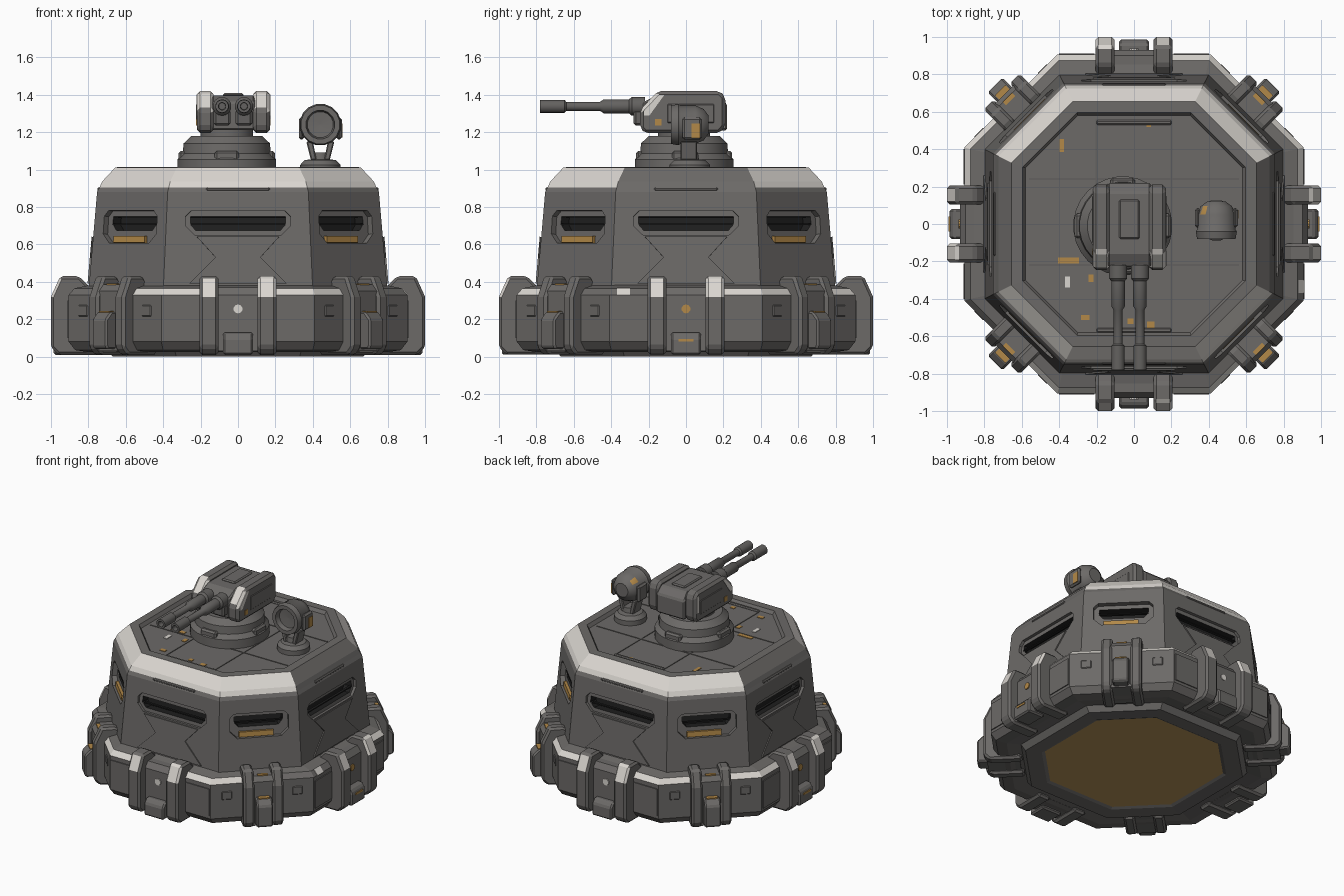
import bpy, bmesh, math
from mathutils import Matrix

if "Cube" in bpy.data.objects:
    bpy.data.objects.remove(bpy.data.objects["Cube"])


def mat(name, r, g, b):
    m = bpy.data.materials.new(name)
    m.diffuse_color = (r, g, b, 1)
    m.use_nodes = True
    m.node_tree.nodes["Principled BSDF"].inputs["Base Color"].default_value = m.diffuse_color
    return m


MATS = [mat("armor_grey", .15, .143, .137), mat("worn_white", .70, .67, .63),
        mat("dark_grey", .125, .12, .115), mat("slit_black", .014, .014, .014),
        mat("rust_orange", .45, .25, .065), mat("underside_brown", .46, .29, .10)]
GREY, WHITE, DARK, BLACK, RUST, BROWN = range(6)
I = Matrix.Identity(4)


def build(name, verts, faces, color=GREY, mtx=I, bevel=0, rule=None, smooth=False):
    """Make an object; rule(center, normal) may return a colour index per face."""
    bm = bmesh.new()
    vs = [bm.verts.new(v) for v in verts]
    for f in faces:
        bm.faces.new([vs[i] for i in f])
    bmesh.ops.recalc_face_normals(bm, faces=bm.faces)
    for f in bm.faces:
        c = rule(f.calc_center_median(), f.normal) if rule else None
        f.material_index = color if c is None else c
    bm.transform(mtx)
    me = bpy.data.meshes.new(name)
    bm.to_mesh(me)
    bm.free()
    for m in MATS:
        me.materials.append(m)
    ob = bpy.data.objects.new(name, me)
    bpy.context.collection.objects.link(ob)
    if bevel:
        b = ob.modifiers.new("bevel", 'BEVEL')
        b.width, b.segments = bevel, 1
    if smooth:
        bpy.ops.object.select_all(action='DESELECT')
        ob.select_set(True)
        bpy.context.view_layer.objects.active = ob
        bpy.ops.object.shade_smooth_by_angle(angle=math.radians(35))
    return ob


def stack(rings):
    """Verts and faces for closed loops joined one to the next, capped."""
    n = len(rings[0])
    faces = [[k * n + i, k * n + (i + 1) % n, (k + 1) * n + (i + 1) % n, (k + 1) * n + i]
             for k in range(len(rings) - 1) for i in range(n)]
    faces += [list(range(n)), list(range((len(rings) - 1) * n, len(rings) * n))]
    return [v for r in rings for v in r], faces


def octagon(a, h, z):
    return [(h, -a, z), (a, -h, z), (a, h, z), (h, a, z),
            (-h, a, z), (-a, h, z), (-a, -h, z), (-h, -a, z)]


def loft(name, rings, **kw):
    return build(name, *stack([octagon(*r) for r in rings]), **kw)


def side_prism(name, pts, x0, x1, **kw):
    """Profile of (outward, z) points extruded along x; outward is -y."""
    return build(name, *stack([[(x, -r, z) for r, z in pts] for x in (x0, x1)]), **kw)


def face_prism(name, pts, r0, r1, **kw):
    """Profile of (x, z) points extruded outward."""
    return build(name, *stack([[(x, -r, z) for x, z in pts] for r in (r0, r1)]), **kw)


def box(name, x, y, z, **kw):
    return build(name, *stack([[(x[0], y[0], h), (x[1], y[0], h), (x[1], y[1], h), (x[0], y[1], h)]
                               for h in z]), **kw)


def lathe(name, prof, n=24, **kw):
    rings = [[(max(r, .001) * math.cos(2 * math.pi * (i + .5) / n),
               max(r, .001) * math.sin(2 * math.pi * (i + .5) / n), t) for i in range(n)]
             for r, t in prof]
    return build(name, *stack(rings), **kw)


def turn(k):
    return Matrix.Rotation(k * math.pi / 4, 4, 'Z')


def forward(x, y, z):
    return Matrix.Translation((x, y, z)) @ Matrix.Rotation(math.pi / 2, 4, 'X')


hull = loft("hull", [(.80, .40, .34), (.753, .376, .88), (.74, .37, .905), (.725, .362, .937),
                     (.655, .327, 1.012), (.595, .305, 1.014), (.58, .30, .99)])

# Window recesses and slits cut into the eight faces
lean = math.atan(.088)
for k in range(8):
    diag = k % 2
    wall = .80 if diag else .767
    w, s = (.20, .165) if diag else (.28, .255)
    low = .605 if diag else .65
    tilt = turn(k) @ Matrix.Translation((0, -wall, .71)) @ Matrix.Rotation(-lean, 4, 'X')
    lo = low - .71
    frame = [(-w + .05, lo), (w - .05, lo), (w, lo + .05), (w, .04), (w - .03, .07),
             (-w + .03, .07), (-w, .04), (-w, lo + .05)]
    slit = [(-s + .03, -.035), (s - .03, -.035), (s, .0), (s, .04), (-s, .04), (-s, .0)]
    for pts, depth, col in ((frame, .02, GREY), (slit, .08, BLACK)):
        cutter = face_prism("cutter", pts, -depth, .1, color=col, mtx=tilt)
        mod = hull.modifiers.new("cut", 'BOOLEAN')
        mod.operation, mod.object, mod.solver = 'DIFFERENCE', cutter, 'EXACT'
        bpy.context.view_layer.objects.active = hull
        bpy.ops.object.modifier_apply(modifier=mod.name)
        bpy.data.objects.remove(cutter)
    # Slit louver, rusted sill on diagonals, lower armour panel on the rest
    box("window_louver", (-s, s), (.015, .035), (-.004, .004), color=BLACK, mtx=tilt)
    if diag:
        box("rusted_sill", (-.135, .10), (.0, .022), (lo + .004, lo + .04), color=RUST, mtx=tilt)
    else:
        face_prism("lower_panel", [(-.22, -.07), (-.12, -.18), (-.26, -.32), (.26, -.32),
                                   (.12, -.18), (.22, -.07)], -.02, .009, mtx=tilt)
        box("rim_clamp", (-.17, .17), (-.752, -.70), (.885, .905), mtx=turn(k), bevel=.006)

# White worn rim on all but the left and right sides
for p in hull.data.polygons:
    c, n = p.center, p.normal
    if c.z > .906 and c.xy.length > .64 and n.z < .97 and abs(n.x) < 1.6 * abs(n.y):
        p.material_index = WHITE

# Base ring, split along its diagonals, with brown underside and white worn edge
ring = loft("base_ring", [(.55, .27, .012), (.57, .28, .003), (.67, .33, 0), (.70, .34, .04),
                          (.80, .37, .025), (.87, .40, .035), (.905, .41, .08), (.905, .41, .33),
                          (.875, .40, .365), (.78, .38, .385)])
bm = bmesh.new()
bm.from_mesh(ring.data)
for plane in ((1, 1, 0), (1, -1, 0), (0, 1, 0)):
    bmesh.ops.bisect_plane(bm, geom=bm.verts[:] + bm.edges[:] + bm.faces[:],
                           plane_co=(0, 0, 0), plane_no=plane)
for f in bm.faces:
    c, n = f.calc_center_median(), f.normal
    if all(v.co.xy.length < .63 and .01 < v.co.z < .015 for v in f.verts):
        f.material_index = BROWN
    elif .33 < c.z < .365 and n.z > .3 and (abs(c.y) > abs(c.x) or c.y > 0):
        f.material_index = WHITE
bm.to_mesh(ring.data)
bm.free()
# Worn white chip on the right-hand ring edge
side_prism("ring_edge_chip", [(.88, .33), (.91, .33), (.878, .368)], -.37, -.30, color=WHITE, mtx=turn(2))

# Buttresses around the ring
RIB = [(.74, .01), (.96, .01), (1.0, .05), (1.0, .32), (.95, .43), (.85, .43), (.78, .36)]


def rib_rule(c, n):
    if c.z > .33 and n.y < -.4:
        return WHITE


for k in range(8):
    m = turn(k)
    if k % 2 == 0:
        for s in (-1, 1):
            side_prism("buttress_rib", RIB, s * .105, s * .205, mtx=m, bevel=.014, rule=rib_rule)
            box("ring_panel", (s * .21, s * .40), (-.912, -.85), (.10, .30), mtx=m)
        side_prism("buttress_core", [(.76, .03), (.93, .03), (.93, .33), (.90, .37), (.76, .37)],
                   -.11, .11, mtx=m)
        side_prism("buttress_foot", [(.85, .01), (.985, .01), (.985, .10), (.96, .13), (.85, .13)],
                   -.08, .08, mtx=m, bevel=.01)
        if k in (2, 6):
            box("rusted_foot_edge", (-.04, .04), (-.99, -.98), (.08, .094), color=RUST, mtx=m)
        lathe("buttress_bolt", [(.024, 0), (.024, .008)], 10, color=WHITE if k in (0, 4) else RUST,
              mtx=m @ forward(0, -.929, .255))
    else:
        for s in (-1, 1):
            side_prism("corner_rib", RIB, s * .062, s * .135, mtx=m, bevel=.014)
            box("corner_bracket", (s * .20, s * .28), (-.935, -.87), (.21, .28), mtx=m, bevel=.01)
        side_prism("corner_core", [(.76, .03), (.98, .03), (.98, .35), (.955, .385), (.76, .385)],
                   -.07, .07, mtx=m)
        box("rusted_cap", (-.035, .035), (-.957, -.932), (.383, .391), color=RUST, mtx=m)
        side_prism("corner_foot", [(.9, .04), (1.04, .04), (1.05, .06), (1.05, .20), (1.01, .24), (.9, .24)],
                   -.055, .055, mtx=m, bevel=.01)
        box("rusted_edge", (-.038, .038), (-1.012, -.98), (.237, .245), color=RUST, mtx=m)

# Roof plating seams and paint chips
for x in (-.2, .2):
    box("roof_seam_long", (x - .005, x + .005), (-.56, .56), (.985, .994), color=DARK)
for y in (-.22, .24):
    box("roof_seam_cross", (-.56, .56), (y - .005, y + .005), (.985, .994), color=DARK)
for y in (-.58, .53):
    box("roof_edge_bar", (-.2, .2), (y, y + .025), (.985, 1.0), bevel=.006)
for x, y, w, d, c in ((-.35, -.195, .055, .015, RUST), (-.355, -.31, .013, .03, WHITE),
                      (-.26, -.50, .022, .014, RUST), (-.385, .42, .012, .035, RUST),
                      (.09, -.54, .02, .02, RUST), (-.23, -.29, .014, .02, RUST),
                      (-.02, -.52, .016, .014, RUST), (.08, .53, .012, .012, RUST)):
    box("roof_chip", (x - w, x + w), (y - d, y + d), (.987, .994), color=c)

# Turret base
at = Matrix.Translation((-.06, -.01, 0))
lathe("turret_base", [(.265, .98), (.265, 1.055), (.237, 1.085), (.232, 1.14),
                      (.19, 1.18), (.14, 1.18), (.14, 1.22)], 28, mtx=at, smooth=True)
for k in range(0, 8, 2):
    box("turret_base_block", (-.065, .065), (-.257, -.18), (1.03, 1.10), mtx=at @ turn(k), bevel=.012)

# Gun head: core with armoured cheeks
side_prism("gun_core", [(.23, 1.21), (.23, 1.36), (.16, 1.395), (-.17, 1.395), (-.22, 1.35), (-.22, 1.21)],
           -.14, .09, bevel=.01)
for x0, x1 in ((-.22, -.13), (.08, .17)):
    side_prism("gun_cheek", [(.245, 1.22), (.245, 1.32), (.15, 1.42), (-.18, 1.42), (-.21, 1.39),
                             (-.21, 1.23), (-.18, 1.195), (.22, 1.195)], x0, x1, bevel=.02,
               rule=lambda c, n: WHITE if n.y < -.4 and n.z > .4 else None)
for x in (-.22, .17):
    box("cheek_plate", (x - .005, x + .005), (-.10, .15), (1.25, 1.35), bevel=.004)
    box("cheek_chip", (x - .004, x + .004), (-.165, -.13), (1.235, 1.27), color=RUST)
    side_prism("cheek_white_edge", [(.225, 1.29), (.225, 1.315), (.145, 1.40), (.115, 1.40), (.195, 1.29)],
               x - .003, x + .003, color=WHITE)
box("cheek_rear_edge", (-.223, -.217), (.165, .19), (1.27, 1.39), color=WHITE)
box("gun_top_hatch", (-.08, .03), (-.08, .13), (1.39, 1.408), bevel=.008)

# Twin barrels with sleeves and muzzles
for x in (-.085, .032):
    lathe("gun_barrel", [(.05, 0), (.05, .07), (.037, .085), (.037, .22), (.024, .24), (.024, .42),
                         (.035, .43), (.035, .56), (.02, .56), (.018, .52), (0, .52)], 14,
          color=DARK, mtx=forward(x, -.22, 1.338), smooth=True)
    box("barrel_mount", (x - .045, x + .045), (-.28, -.2), (1.235, 1.32), color=DARK, bevel=.012)

# Searchlight on a forked stand
lathe("light_stand", [(.11, .98), (.11, 1.025), (.085, 1.05), (.05, 1.055), (.045, 1.09)], 16,
      mtx=Matrix.Translation((.44, .02, 0)), smooth=True)
for s in (-1, 1):
    face_prism("light_fork", [(.44 + s * .02, 1.05), (.44 + s * .05, 1.05), (.44 + s * .075, 1.15),
                              (.44 + s * .04, 1.15)], -.06, .03, bevel=.006)
    box("light_pivot", (.44 + s * .085, .44 + s * .115), (-.02, .085), (1.16, 1.28), bevel=.012)
box("pivot_chip", (.55, .558), (.03, .075), (1.17, 1.245), color=RUST)
lathe("searchlight", [(.05, -.10), (.085, -.075), (.105, -.03), (.105, .05), (.112, .06), (.105, .10),
                      (.078, .10), (.07, .065), (0, .06)], 16, mtx=forward(.44, .02, 1.24), smooth=True,
      rule=lambda c, n: RUST if -.06 < c.z < -.04 and c.x < -.05 and c.y > .05 else None)
